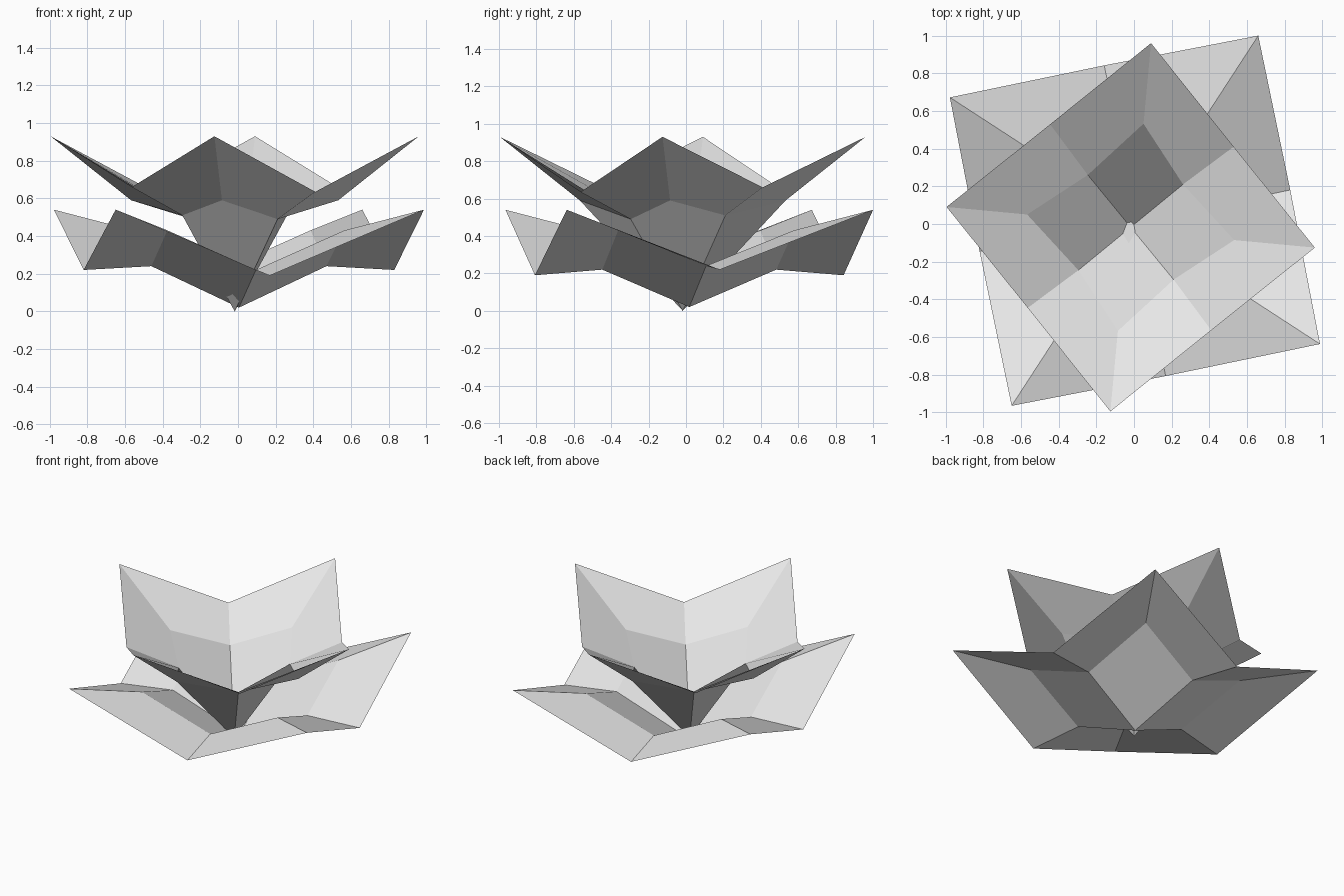
import bpy
import bmesh
import math
from mathutils import Matrix, Vector

cube = bpy.data.objects.get("Cube")
if cube:
    bpy.data.objects.remove(cube, do_unlink=True)

# One plain paper colour
paper = bpy.data.materials.new("grey_paper")
paper.use_nodes = True
colour = (0.8, 0.8, 0.8, 1.0)
paper.diffuse_color = colour
paper.node_tree.nodes["Principled BSDF"].inputs["Base Color"].default_value = colour


def folded_sheet(name, centre, valley, valley_z, rim, rim_z, ridge, tip, bend_odd):
    """Four petals folded around a centre; valley heights alternate in pairs."""
    bm = bmesh.new()
    base = Vector((centre[0], centre[1], 0))

    def ring(xy, heights):
        verts = []
        for i in range(4):
            turn = Matrix.Rotation(i * math.pi / 2, 3, 'Z')
            p = turn @ Vector((xy[0], xy[1], heights[i % 2]))
            verts.append(bm.verts.new(base + p))
        return verts

    c = bm.verts.new(centre)
    k = ring(valley, valley_z)
    m = ring(rim, rim_z)
    r = ring(ridge[:2], (ridge[2], ridge[2]))
    t = ring(tip[:2], (tip[2], tip[2]))

    for i in range(4):
        j = (i + 1) % 4
        # inner face of the petal, then the two outer flaps beside its ridge
        if bend_odd and i % 2:
            bm.faces.new((k[i], r[i], k[j], c))
        else:
            bm.faces.new((c, k[i], r[i], k[j]))
        bm.faces.new((k[i], m[i], t[i], r[i]))
        bm.faces.new((k[j], r[i], t[i], m[j]))

    mesh = bpy.data.meshes.new(name)
    bm.to_mesh(mesh)
    bm.free()
    mesh.materials.append(paper)
    obj = bpy.data.objects.new(name, mesh)
    bpy.context.collection.objects.link(obj)
    return obj


# Wide shallow layer underneath
folded_sheet("lower_petals", (0.005, 0.0175, 0.02),
             (0.465, 0.09), (0.24, 0.22),
             (0.825, 0.163), (0.22, 0.19),
             (0.38, 0.56, 0.43), (0.655, 0.983, 0.54), False)

# Deep cup on top, turned against the lower layer
folded_sheet("upper_petals", (-0.0175, -0.0175, 0.0),
             (0.278, 0.228), (0.51, 0.49),
             (0.547, 0.428), (0.66, 0.635),
             (0.068, 0.55, 0.59), (0.108, 0.978, 0.93), True)
